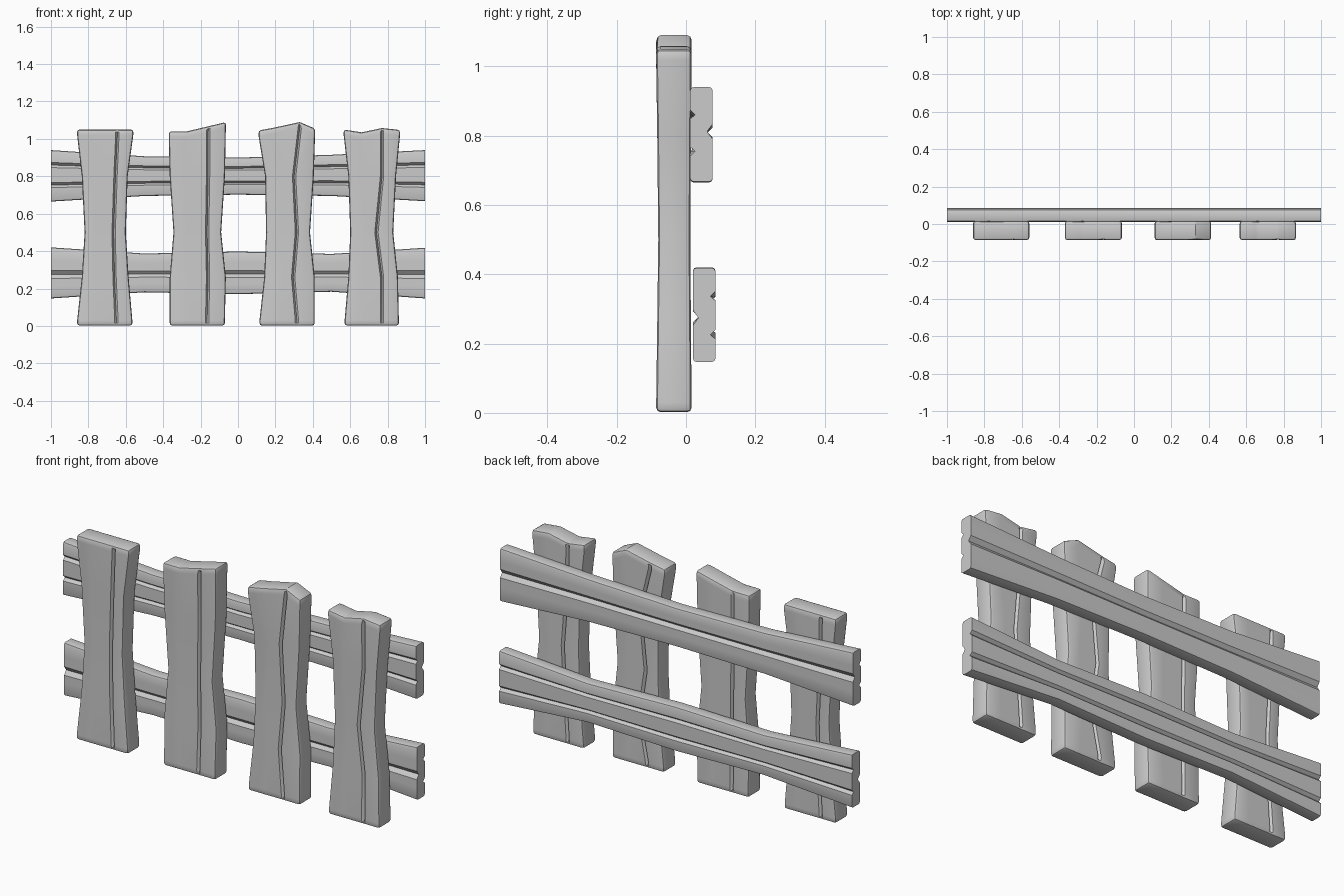
import bpy, bmesh

if "Cube" in bpy.data.objects:
    bpy.data.objects.remove(bpy.data.objects["Cube"])


def lerp_at(x, xs, ys):
    for i in range(len(xs) - 1):
        if x <= xs[i + 1] or i == len(xs) - 2:
            k = (x - xs[i]) / (xs[i + 1] - xs[i])
            return ys[i] + (ys[i + 1] - ys[i]) * k


def board(name, rows, bevel, bevel_ends, place):
    """Loft a plank. Each row: list of (front point, back point) columns in (u, v, t)."""
    bm = bmesh.new()
    grid = [[[bm.verts.new(place(*p)) for p in col] for col in row] for row in rows]
    group = {}

    def face(key, *vs):
        group[bm.faces.new(vs)] = key

    n, m = len(rows), len(rows[0])
    for i in range(n - 1):
        a, b = grid[i], grid[i + 1]
        for j in range(m - 1):
            face("front", a[j][0], a[j + 1][0], b[j + 1][0], b[j][0])
            face("back", a[j + 1][1], a[j][1], b[j][1], b[j + 1][1])
        face("left", a[0][1], a[0][0], b[0][0], b[0][1])
        face("right", a[-1][0], a[-1][1], b[-1][1], b[-1][0])
    for j in range(m - 1):
        for key, r in (("end", grid[0]), ("end", grid[-1])):
            face(key, r[j][0], r[j][1], r[j + 1][1], r[j + 1][0])
    bmesh.ops.recalc_face_normals(bm, faces=bm.faces)
    edges = []
    for e in bm.edges:
        keys = {group[f] for f in e.link_faces}
        if len(keys) == 2 and (bevel_ends or "end" not in keys):
            edges.append(e)
    bmesh.ops.bevel(bm, geom=edges, offset=bevel, segments=2, profile=0.5, affect='EDGES')
    bmesh.ops.recalc_face_normals(bm, faces=bm.faces)
    me = bpy.data.meshes.new(name)
    bm.to_mesh(me)
    bm.free()
    ob = bpy.data.objects.new(name, me)
    bpy.context.collection.objects.link(ob)
    bpy.ops.object.select_all(action='DESELECT')
    ob.select_set(True)
    bpy.context.view_layer.objects.active = ob
    bpy.ops.object.shade_smooth_by_angle(angle=0.5)


def section(left, right, grooves, v0, v1, t_of):
    """One cross-section; grooves are (side, centre, half width, depth)."""
    cols = [(left, 0, 0), (right, 0, 0)]
    for side, c, hw, d in grooves:
        cols += [(c - hw, 0, 0), (c + hw, 0, 0)]
        cols.append((c, d if side == "front" else 0, d if side == "back" else 0))
    cols.sort()
    return [((u, v0 + f, t_of(u)), (u, v1 - b, t_of(u))) for u, f, b in cols]


# Pickets: left edge, right edge and crack at five heights, plus top heights
PICKETS = [
    ([-.86, -.835, -.82, -.835, -.86], [-.565, -.585, -.60, -.59, -.56],
     [-.65, -.66, -.665, -.655, -.645], [1.05, 1.05, 1.05, 1.05]),
    ([-.365, -.365, -.345, -.365, -.37], [-.07, -.065, -.09, -.07, -.065],
     [-.165, -.16, -.165, -.16, -.16], [1.04, 1.04, 1.067, 1.09]),
    ([.115, .14, .15, .145, .11], [.41, .41, .385, .405, .412],
     [.315, .295, .315, .30, .33], [1.045, 1.06, 1.09, 1.055]),
    ([.57, .59, .60, .59, .565], [.86, .855, .83, .845, .866],
     [.77, .77, .74, .77, .77], [1.05, 1.035, 1.058, 1.048]),
]
HEIGHTS = [.002, .03, .26, .5, .8]
for k, (L, R, G, T) in enumerate(PICKETS):
    expand = [0, 0, 1, 2, 3, 4, 4]
    rows = []
    for i, s in enumerate(expand):
        l, r, g = L[s], R[s], G[s]
        gb = l + r - g                      # rear crack mirrors the front one
        depth = 0 if i in (0, 6) else .016
        thin = .006 if s == 2 else (.003 if s in (1, 3) else 0)
        if i < 5:
            t_of = lambda u, z=HEIGHTS[i]: z
        else:
            drop = .03 if i == 5 else 0
            t_of = lambda u, a=l, b=gb, c=g, d=r, o=drop: lerp_at(u, [a, b, c, d], T) - o
        rows.append(section(l, r, [("front", g, .009, depth), ("back", gb, .009, depth)],
                            -.086 + thin, .016 - thin * .6, t_of))
    board(f"picket_{k + 1}", rows, .013, True, lambda u, v, t: (u, v, t))

# Rails: bottom and top edge at five stations, grooves as fractions of the height
STATIONS = [-1, -.5, 0, .5, 1]
RAILS = [
    ("upper_rail", [.665, .695, .702, .695, .667], [.94, .907, .90, .915, .94], .012, .077,
     [("front", .71, .05, .014), ("front", .32, .05, .014), ("back", .53, .08, .016)]),
    ("lower_rail", [.147, .18, .17, .183, .147], [.42, .387, .398, .385, .418], .02, .085,
     [("back", .70, .05, .014), ("back", .29, .05, .014), ("front", .47, .08, .016)]),
]
for name, B, T, v0, v1, grooves in RAILS:
    rows = []
    for x, b, t in zip(STATIONS, B, T):
        h = t - b
        gs = [(s, b + f * h, w * h, d) for s, f, w, d in grooves]
        rows.append(section(b, t, gs, v0, v1, lambda u, x=x: x))
    board(name, rows, .01, False, lambda u, v, t: (t, v, u))
